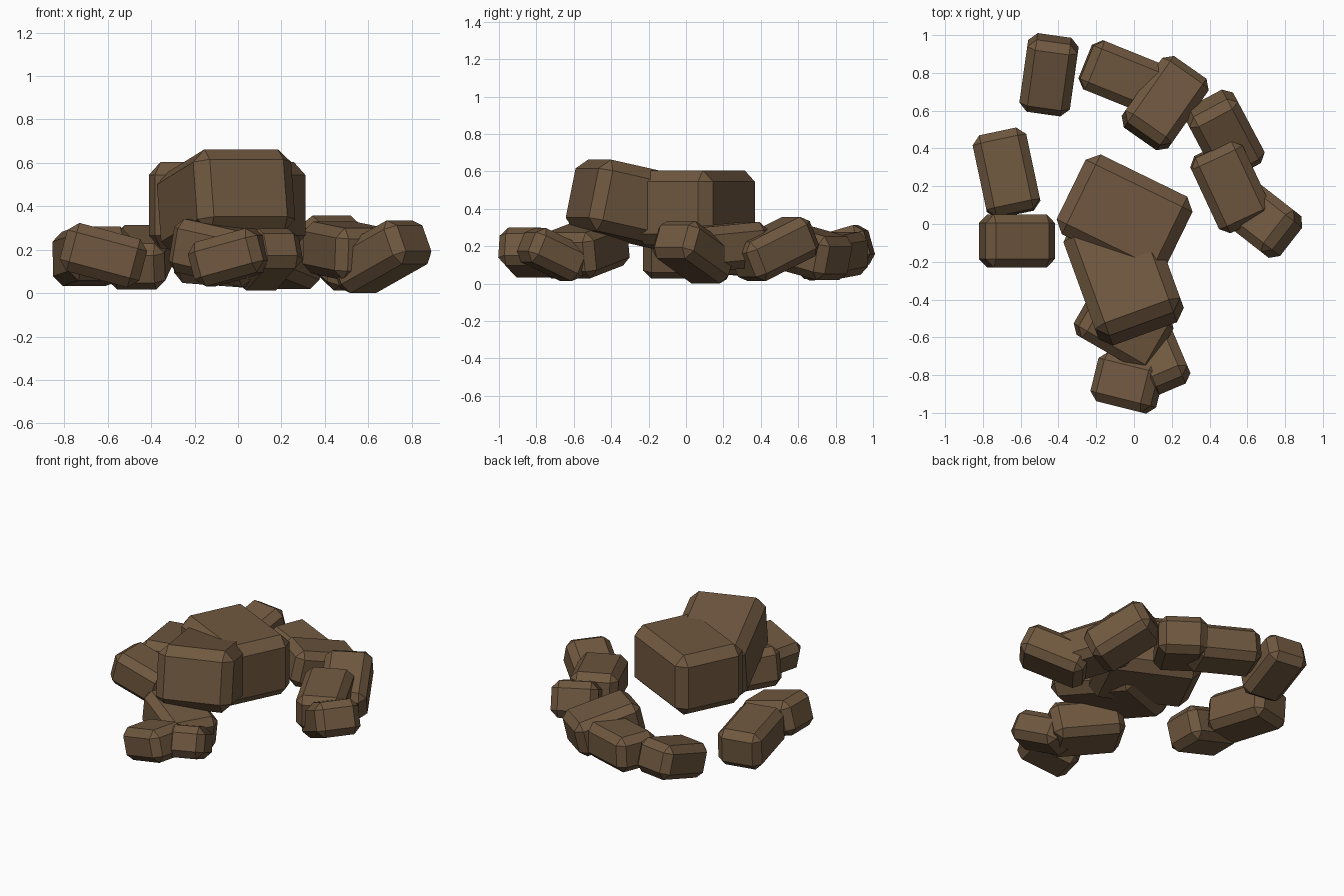
import bpy, bmesh
from math import radians
from mathutils import Matrix, Vector, Euler

if "Cube" in bpy.data.objects:
    bpy.data.objects.remove(bpy.data.objects["Cube"])

brown = bpy.data.materials.new("rock brown")
brown.diffuse_color = (0.16, 0.097, 0.05, 1)
brown.use_nodes = True
brown.node_tree.nodes["Principled BSDF"].inputs["Base Color"].default_value = brown.diffuse_color

def rock(name, center, yaw, pitch, size, chamfer=0.045):
    """Chamfered block: long axis is local y, pitch raises the +y end."""
    bm = bmesh.new()
    bmesh.ops.create_cube(bm, size=1)
    bmesh.ops.scale(bm, vec=Vector(size), verts=bm.verts)
    bmesh.ops.bevel(bm, geom=bm.edges[:], offset=chamfer, segments=1,
                    profile=0.5, affect='EDGES')
    rot = Euler((radians(pitch), 0, radians(yaw)), 'XYZ').to_matrix().to_4x4()
    bm.transform(Matrix.Translation(center) @ rot)
    low = min(v.co.z for v in bm.verts)
    if low < 0:                       # keep every rock on the ground
        bmesh.ops.translate(bm, vec=(0, 0, -low), verts=bm.verts)
    me = bpy.data.meshes.new(name)
    bm.to_mesh(me)
    bm.free()
    me.materials.append(brown)
    bpy.context.collection.objects.link(bpy.data.objects.new(name, me))

small = (0.28, 0.42, 0.23)

# outer ring of small rocks: centre, yaw, pitch, size
ring = [
    ((-0.45, 0.79, 0.165), -8, 16, (0.27, 0.40, 0.22)),
    ((-0.675, 0.27, 0.17), 12, -4, (0.29, 0.44, 0.25)),
    ((-0.62, -0.09, 0.175), 90, 15, (0.28, 0.38, 0.23)),
    ((-0.06, 0.78, 0.15), 68, 4, small),
    ((0.165, 0.64, 0.175), -35, -13, (0.30, 0.44, 0.24)),
    ((0.48, 0.47, 0.185), 28, 24, (0.29, 0.42, 0.23)),
    ((0.51, 0.20, 0.195), 25, 5, (0.30, 0.44, 0.24)),
    ((0.66, 0.04, 0.15), -128, 24, (0.28, 0.42, 0.22)),
    ((-0.055, -0.54, 0.185), 60, 11, (0.33, 0.45, 0.25)),
    ((-0.035, -0.84, 0.165), -104, 15, (0.27, 0.34, 0.21)),
    ((0.135, -0.71, 0.155), 23, -24, (0.24, 0.34, 0.20)),
]
for i, (c, yaw, pitch, size) in enumerate(ring):
    rock(f"ring_rock_{i + 1}", c, yaw, pitch, size)

# two large rocks stacked on top
rock("top_rock_back", (-0.05, 0.045, 0.405), 64, 0, (0.47, 0.63, 0.40), 0.06)
rock("top_rock_front", (-0.055, -0.27, 0.42), 20, -12, (0.48, 0.62, 0.39), 0.06)
